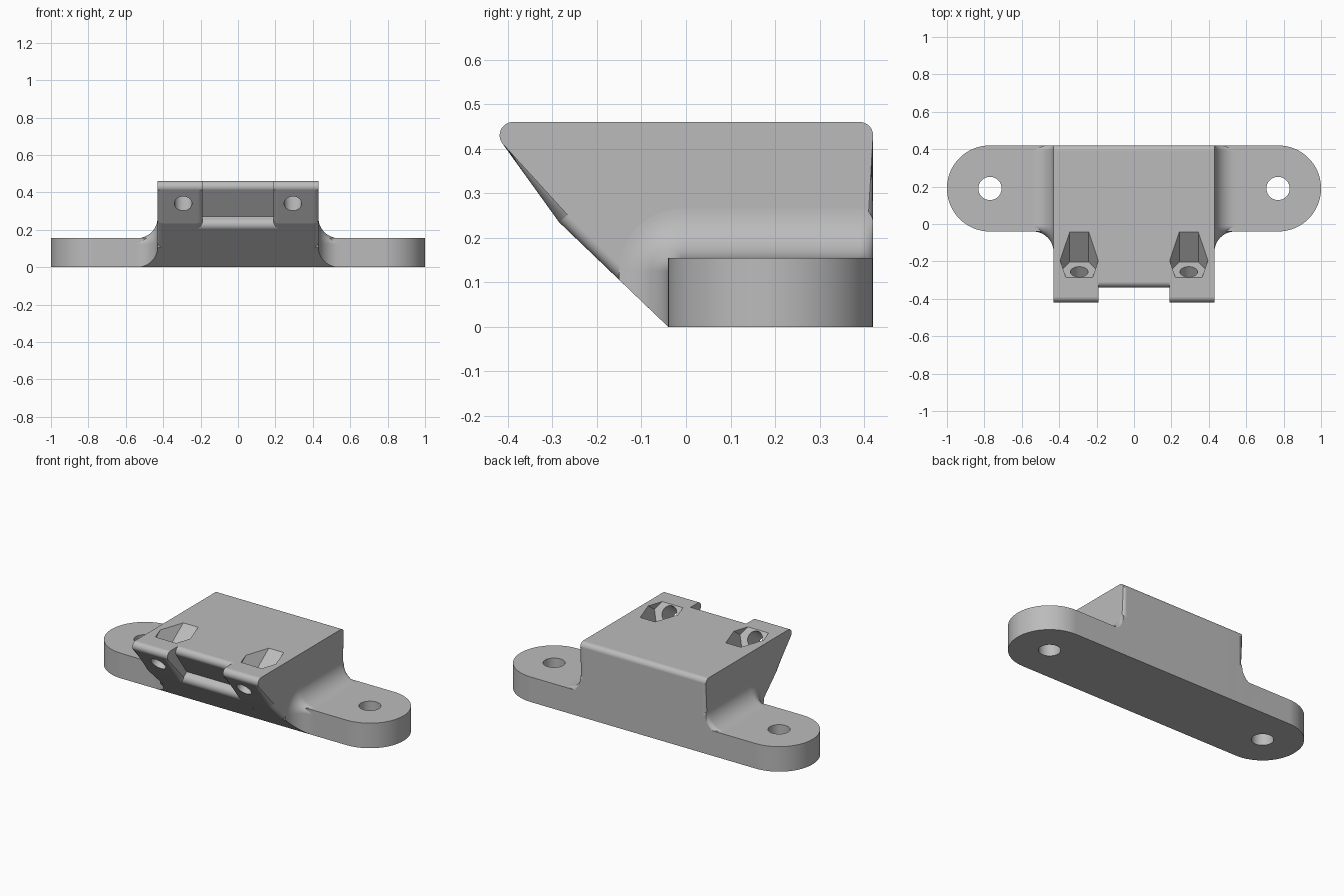
import bpy, bmesh
from math import sin, cos, pi, radians, tan
from mathutils import Vector, Matrix

cube = bpy.data.objects.get("Cube")
if cube:
    bpy.data.objects.remove(cube, do_unlink=True)

grey = bpy.data.materials.new("light_grey")
grey.use_nodes = True
grey.diffuse_color = (0.5, 0.5, 0.5, 1)
grey.node_tree.nodes["Principled BSDF"].inputs["Base Color"].default_value = (0.5, 0.5, 0.5, 1)

SIDE = Matrix(((0, 0, 1), (1, 0, 0), (0, 1, 0)))  # profile in y, z; extruded along x
FLAT = Matrix.Identity(3)                         # outline in x, y; extruded along z


def rounded(corners):
    """Outline from (a, b, radius) corners, with an arc at each rounded one."""
    out = []
    for i, (a, b, r) in enumerate(corners):
        p = Vector((a, b))
        if r == 0:
            out.append(p)
            continue
        to_prev = (Vector(corners[i - 1][:2]) - p).normalized()
        to_next = (Vector(corners[(i + 1) % len(corners)][:2]) - p).normalized()
        inner = to_prev.angle(to_next)
        centre = p + (to_prev + to_next).normalized() * r / sin(inner / 2)
        start = p + to_prev * r / tan(inner / 2) - centre
        end = p + to_next * r / tan(inner / 2) - centre
        sweep = pi - inner
        steps = round(sweep / radians(6))
        for k in range(steps + 1):
            t = k / steps
            out.append(centre + (start * sin((1 - t) * sweep) + end * sin(t * sweep)) / sin(sweep))
    return out


def circle(r, sides, x=0, y=0):
    return [Vector((x + r * cos(2 * pi * k / sides), y + r * sin(2 * pi * k / sides)))
            for k in range(sides)]


def make_object(name, bm):
    bmesh.ops.recalc_face_normals(bm, faces=bm.faces)
    mesh = bpy.data.meshes.new(name)
    bm.to_mesh(mesh)
    bm.free()
    mesh.materials.append(grey)
    obj = bpy.data.objects.new(name, mesh)
    bpy.context.collection.objects.link(obj)
    return obj


def loft(sections):
    """Skin closed rings of equal point count and cap both ends."""
    bm = bmesh.new()
    rings = [[bm.verts.new(p) for p in s] for s in sections]
    n = len(rings[0])
    for r0, r1 in zip(rings, rings[1:]):
        for k in range(n):
            bm.faces.new((r0[k], r0[(k + 1) % n], r1[(k + 1) % n], r1[k]))
    bm.faces.new(rings[0])
    bm.faces.new(rings[-1])
    return bm


def prism(outline, lo, hi, axes, origin=(0, 0, 0)):
    return loft([[Vector(origin) + axes @ Vector((p.x, p.y, h)) for p in outline]
                 for h in (lo, hi)])


def bevel(bm, edges, width):
    bmesh.ops.bevel(bm, geom=edges, offset=width, offset_type='OFFSET', segments=12,
                    profile=0.5, affect='EDGES', clamp_overlap=False)


def activate(obj):
    bpy.ops.object.select_all(action='DESELECT')
    obj.select_set(True)
    bpy.context.view_layer.objects.active = obj


def cut(obj, cutter_bm):
    cutter = make_object("cutter", cutter_bm)
    cutter.hide_render = True
    mod = obj.modifiers.new("cut", 'BOOLEAN')
    mod.operation, mod.solver, mod.object = 'DIFFERENCE', 'EXACT', cutter
    activate(obj)
    bpy.ops.object.modifier_apply(modifier=mod.name)
    bpy.data.objects.remove(cutter, do_unlink=True)


parts = []
FRONT, BACK, PLATE_TOP, TOP = -0.04, 0.42, 0.155, 0.46

# Mounting plate with round ends, softened top rim and two bolt holes
bm = prism(rounded([(-1, FRONT, 0.229), (1, FRONT, 0.229), (1, BACK, 0.229), (-1, BACK, 0.229)]),
           0, PLATE_TOP, FLAT)
bevel(bm, [e for e in bm.edges if all(v.co.z > 0.1 for v in e.verts)], 0.03)
plate = make_object("mounting_plate", bm)
for s in (-1, 1):
    cut(plate, prism(circle(0.062, 64, s * 0.77, 0.19), -0.1, 0.3, FLAT))
parts.append(plate)

# Screw direction, square to the upper sloping face
axis = Vector((0, 0.811, 0.585))
up = Vector((0, -0.585, 0.811))
screw_axes = Matrix((Vector((1, 0, 0)), up, axis)).transposed()


def screw_origin(s):
    return (s * 0.293, -0.361, 0.34)


def nut_pocket(s):
    return prism(circle(0.102, 6), 0.13, 0.6, screw_axes, screw_origin(s))


# Middle of the block, set back at the front to leave a notch
centre = make_object("block_centre", prism(rounded([
    (FRONT, 0, 0), (BACK, 0, 0), (BACK, TOP, 0.03), (-0.367, TOP, 0.03),
    (-0.23, 0.27, 0), (-0.282, 0.232, 0.035)]), -0.23, 0.23, SIDE))
for s in (-1, 1):
    cut(centre, nut_pocket(s))
parts.append(centre)

side_profile = rounded([(FRONT, 0, 0), (BACK, 0, 0), (BACK, TOP, 0.03),
                        (-0.447, TOP, 0.03), (-0.285, 0.235, 0)])
fillet_r = 0.11

for s, word in ((1, "left"), (-1, "right")):
    # Outer parts of the block, with screw holes and nut pockets
    lo, hi = sorted((s * 0.19, s * 0.43))
    bm = prism(side_profile, lo, hi, SIDE)
    bevel(bm, [e for e in bm.edges if abs(e.verts[0].co.x - e.verts[1].co.x) < 1e-4
               and max(v.co.z for v in e.verts) > 0.001], 0.025)
    block = make_object(word + "_block_side", bm)
    cut(block, nut_pocket(s))
    cut(block, prism(circle(0.047, 64), -0.1, 0.25, screw_axes, screw_origin(s)))
    parts.append(block)

    # Concave fillet sweeping over and around the front of the plate
    steps = [(0.39, fillet_r)]
    for k in range(16):
        a = pi / 2 * (1 - k / 15)
        steps.append((0.43 + fillet_r * (1 - sin(a)), fillet_r * (1 - cos(a))))
    steps.append((0.55, -0.001))
    sections = []
    for x, d in steps:
        ring = rounded([(FRONT - d, 0, 0), (BACK, 0, 0), (BACK, PLATE_TOP + d, 0.03),
                        (FRONT - d, PLATE_TOP + d, 0.03 + d)])
        sections.append([Vector((s * x, p.x, p.y)) for p in ring])
    bm = loft(sections)
    bmesh.ops.bisect_plane(bm, geom=bm.verts[:] + bm.edges[:] + bm.faces[:], dist=1e-5,
                           plane_co=(0, FRONT, 0), plane_no=(0, -0.235, -0.245),
                           clear_outer=True)
    bmesh.ops.holes_fill(bm, edges=[e for e in bm.edges if e.is_boundary], sides=0)
    parts.append(make_object(word + "_fillet", bm))

# Smooth the curves and keep the flats crisp
for obj in parts:
    activate(obj)
    bpy.ops.object.shade_smooth_by_angle(angle=radians(9))
    mod = obj.modifiers.new("flat_normals", 'WEIGHTED_NORMAL')
    mod.keep_sharp = True
